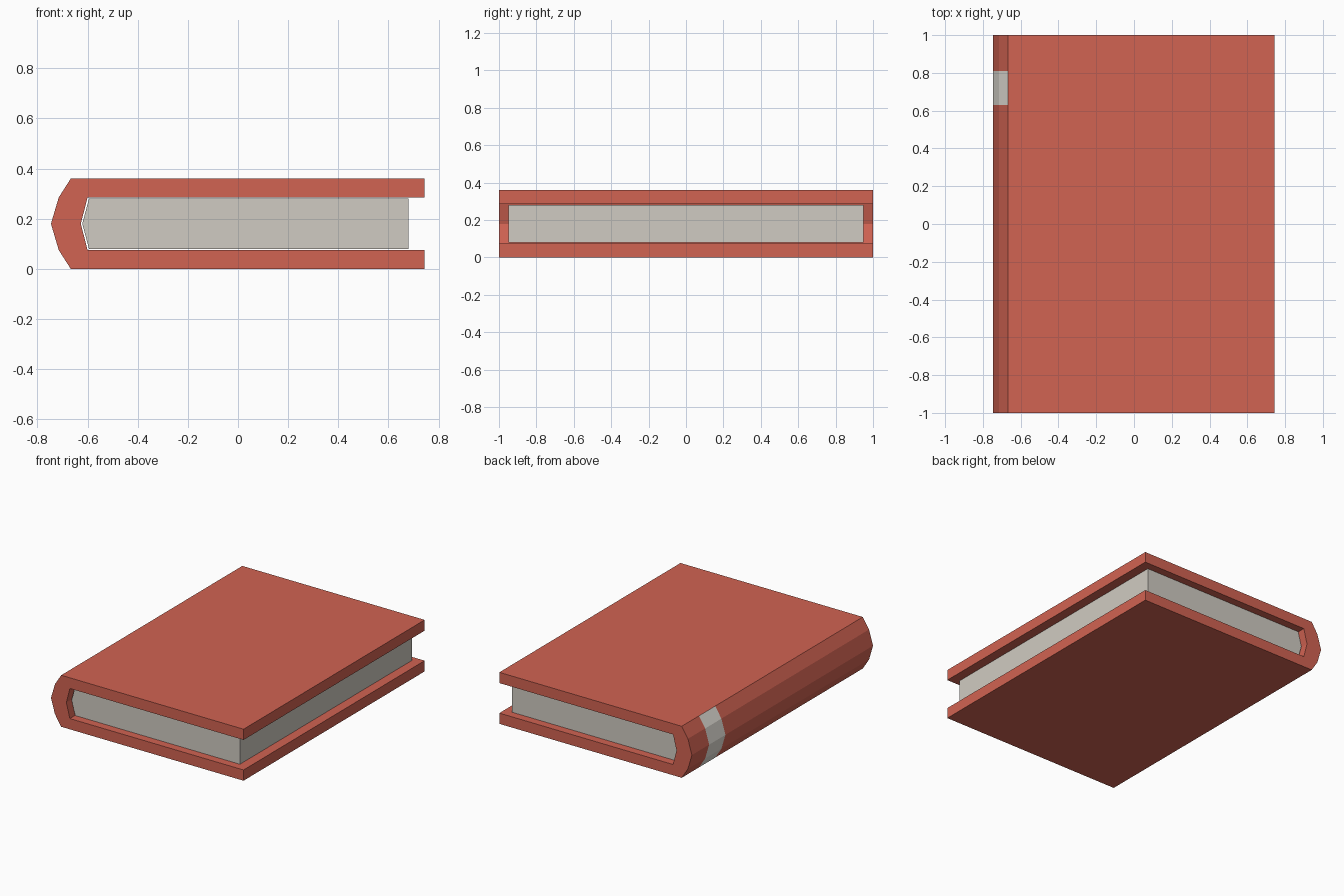
import bpy

if "Cube" in bpy.data.objects:
    bpy.data.objects.remove(bpy.data.objects["Cube"])


def material(name, rgb):
    m = bpy.data.materials.new(name)
    m.diffuse_color = (*rgb, 1.0)
    m.use_nodes = True
    m.node_tree.nodes["Principled BSDF"].inputs["Base Color"].default_value = m.diffuse_color
    return m


red = material("cover red", (0.64, 0.125, 0.085))
paper = material("page grey", (0.63, 0.60, 0.54))
pale = material("spine band grey", (0.78, 0.75, 0.69))


def extrude_profile(name, profile, ys, mats):
    """Extrude an x-z profile along y through the stations in ys."""
    n = len(profile)
    verts = [(x, y, z) for y in ys for x, z in profile]
    faces = [tuple(range(n)), tuple(reversed(range((len(ys) - 1) * n, len(ys) * n)))]
    for s in range(len(ys) - 1):
        for i in range(n):
            j = (i + 1) % n
            faces.append((s * n + j, s * n + i, (s + 1) * n + i, (s + 1) * n + j))
    mesh = bpy.data.meshes.new(name)
    mesh.from_pydata(verts, [], faces)
    for m in mats:
        mesh.materials.append(m)
    mesh.update()
    obj = bpy.data.objects.new(name, mesh)
    bpy.context.collection.objects.link(obj)
    return obj


def mirrored(half, mid=0.18):
    """Close an upper half outline by mirroring it about z = mid."""
    return half + [(x, 2 * mid - z) for x, z in reversed(half) if abs(z - mid) > 1e-6]


# Cover: boards and faceted spine in one C-shaped section, counter-clockwise
outer = mirrored([(0.743, 0.36), (-0.667, 0.36), (-0.715, 0.285), (-0.746, 0.18)])
inner = mirrored([(0.743, 0.285), (-0.60, 0.285), (-0.627, 0.18)])
cover = extrude_profile("cover", outer + inner[::-1], [-1, 0.63, 0.81, 1], [red, pale])

# Band across the outer spine facets
for f in cover.data.polygons:
    c, nrm = f.center, f.normal
    if c.x < -0.66 and abs(nrm.y) < 0.1 and 0.63 < c.y < 0.81:
        f.material_index = 1

# Page block
pages = mirrored([(0.68, 0.281), (-0.594, 0.281), (-0.621, 0.18)])
extrude_profile("pages", pages, [-0.95, 0.95], [paper])
